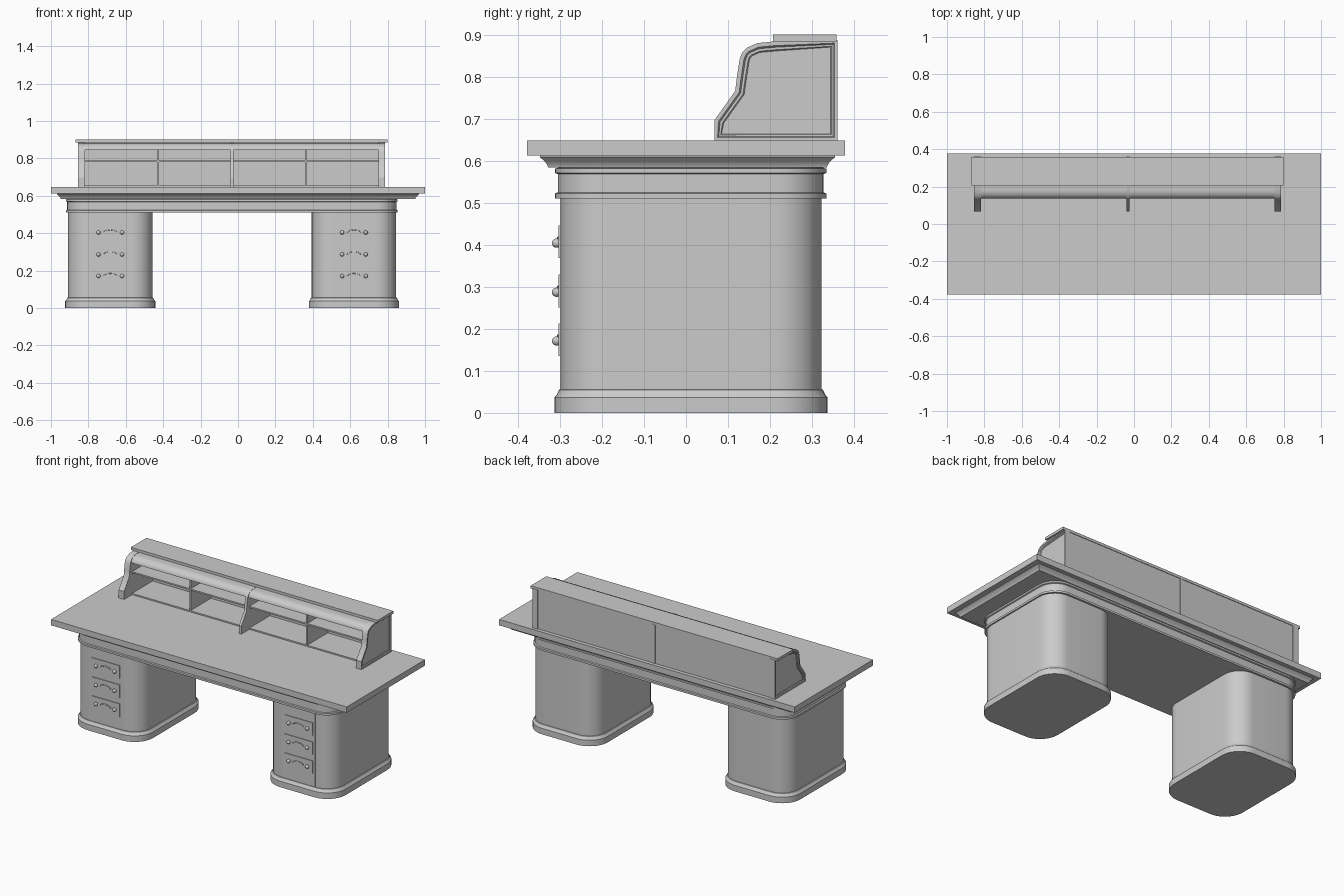
import bpy, bmesh
from math import sin, cos, pi, radians
from mathutils import Matrix

if "Cube" in bpy.data.objects:
    bpy.data.objects.remove(bpy.data.objects["Cube"])


def finish(name, bm, smooth=True):
    bmesh.ops.recalc_face_normals(bm, faces=bm.faces)
    me = bpy.data.meshes.new(name)
    bm.to_mesh(me)
    bm.free()
    ob = bpy.data.objects.new(name, me)
    bpy.context.collection.objects.link(ob)
    if smooth:
        bpy.ops.object.select_all(action='DESELECT')
        ob.select_set(True)
        bpy.context.view_layer.objects.active = ob
        bpy.ops.object.shade_smooth_by_angle(angle=radians(30))
    return ob


def box(name, x0, x1, y0, y1, z0, z1):
    bm = bmesh.new()
    bmesh.ops.create_cube(bm, size=1, matrix=Matrix.Translation(
        ((x0 + x1) / 2, (y0 + y1) / 2, (z0 + z1) / 2)) @ Matrix.Diagonal((x1 - x0, y1 - y0, z1 - z0, 1)))
    return finish(name, bm, False)


def loft(name, x0, x1, y0, y1, r, levels, seg=10):
    """Rounded rectangle stacked through (outset, z) levels."""
    bm = bmesh.new()
    rings = []
    for d, z in levels:
        ring = []
        for cx, cy, a0 in ((x1 - r, y1 - r, 0), (x0 + r, y1 - r, 1), (x0 + r, y0 + r, 2), (x1 - r, y0 + r, 3)):
            for i in range(seg + 1 if r else 1):
                a = (a0 + i / seg) * pi / 2
                if r:
                    ring.append(bm.verts.new((cx + (r + d) * cos(a), cy + (r + d) * sin(a), z)))
                else:
                    sx, sy = (1 if a0 in (0, 3) else -1), (1 if a0 < 2 else -1)
                    ring.append(bm.verts.new((cx + sx * d, cy + sy * d, z)))
        rings.append(ring)
    for a, b in zip(rings, rings[1:]):
        for i in range(len(a)):
            j = (i + 1) % len(a)
            bm.faces.new((a[i], a[j], b[j], b[i]))
    bm.faces.new(rings[0])
    bm.faces.new(rings[-1])
    return finish(name, bm)


def extrude_x(name, profile, x0, x1, recess=0):
    """Extrude a (y, z) profile along x; recess = +1/-1 cuts a panel into that end."""
    bm = bmesh.new()
    f = bm.faces.new([bm.verts.new((x0, y, z)) for y, z in profile])
    ext = bmesh.ops.extrude_face_region(bm, geom=[f])
    for v in ext['geom']:
        if isinstance(v, bmesh.types.BMVert):
            v.co.x = x1
    bmesh.ops.recalc_face_normals(bm, faces=bm.faces)
    if recess:
        end = [g for g in bm.faces if g.normal.x * recess > 0.9]
        bmesh.ops.inset_region(bm, faces=end, thickness=0.010)
        bmesh.ops.inset_region(bm, faces=end, thickness=0.004, depth=-0.005)
        bmesh.ops.inset_region(bm, faces=end, thickness=0.006)
        bmesh.ops.inset_region(bm, faces=end, thickness=0.003, depth=-0.003)
    return finish(name, bm)


def knob(name, x, y, z):
    bm = bmesh.new()
    turn = Matrix.Translation((x, y, z)) @ Matrix.Rotation(pi / 2, 4, 'X')
    bmesh.ops.create_uvsphere(bm, u_segments=16, v_segments=10, radius=0.011,
                              matrix=turn @ Matrix.Translation((0, 0, 0.006)))
    bmesh.ops.create_cone(bm, segments=16, radius1=0.008, radius2=0.005, depth=0.012, cap_ends=True, matrix=turn)
    return finish(name, bm)


def bail(name, x, y, z, w):
    cu = bpy.data.curves.new(name, 'CURVE')
    cu.dimensions = '3D'
    cu.bevel_depth = 0.002
    cu.bevel_resolution = 1
    sp = cu.splines.new('POLY')
    sp.points.add(10)
    for i, p in enumerate(sp.points):
        a = pi * i / 10
        p.co = (x - w * cos(a), y, z + 0.014 * sin(a), 1)
    bpy.context.collection.objects.link(bpy.data.objects.new(name, cu))


# Pedestals with plinths, drawers and knobs
for side, cx in (("left", -0.683), ("right", 0.620)):
    loft(side + "_pedestal", cx - 0.226, cx + 0.226, -0.298, 0.322, 0.11,
         [(0.015, 0), (0.015, 0.037), (0.010, 0.042), (0.004, 0.055), (0, 0.056), (0, 0.515)])
    box(side + "_front_panel", cx - 0.112, cx + 0.112, -0.3, -0.28, 0.056, 0.512)
    for n, zc in enumerate((0.174, 0.290, 0.407)):
        box(f"{side}_drawer_{n}", cx - 0.096, cx + 0.096, -0.304, -0.29, zc - 0.039, zc + 0.039)
        for s in (-1, 1):
            knob(f"{side}_knob_{n}", cx + s * 0.063, -0.302, zc - 0.003)
        bail(f"{side}_handle_{n}", cx, -0.305, zc - 0.003, 0.035)

# Apron with two raised bands, stepped moulding, and top
loft("apron", -0.913, 0.847, -0.305, 0.327, 0.11,
     [(0.007, 0.51), (0.007, 0.522), (0, 0.525), (0, 0.568), (0.007, 0.571), (0.007, 0.581), (0, 0.583), (0, 0.59)])
loft("top_moulding", -0.968, 0.968, -0.348, 0.355, 0,
     [(-0.020, 0.584), (-0.017, 0.592), (-0.010, 0.600), (0, 0.609), (0, 0.612)])
box("table_top", -1, 1, -0.378, 0.378, 0.612, 0.648)

# Hutch side panels and longer middle divider
side_profile = [(0.068, 0.648), (0.068, 0.697), (0.117, 0.766), (0.122, 0.805), (0.128, 0.843), (0.134, 0.858),
                (0.145, 0.869), (0.170, 0.880), (0.210, 0.884), (0.360, 0.887), (0.360, 0.648)]
extrude_x("hutch_left_side", side_profile, -0.855, -0.818, -1)
extrude_x("hutch_right_side", side_profile, 0.752, 0.787, 1)
extrude_x("hutch_middle_divider", side_profile, -0.041, -0.025)

# Rounded hutch lip, shelf, back, small dividers and cap
lip = [(0.137 + 0.045 * (1 - cos(i * pi / 16)), 0.845 + 0.035 * sin(i * pi / 16)) for i in range(9)]
lip += [(0.35, 0.883), (0.35, 0.872), (0.185, 0.868), (0.155, 0.858), (0.148, 0.845)]
extrude_x("hutch_lip", lip, -0.82, 0.754)
box("hutch_shelf", -0.82, 0.754, 0.145, 0.35, 0.78, 0.789)
box("hutch_floor", -0.82, 0.754, 0.145, 0.35, 0.648, 0.656)
box("hutch_back", -0.82, 0.754, 0.343, 0.355, 0.648, 0.885)
for x in (-0.428, 0.362):
    box("hutch_divider", x - 0.005, x + 0.005, 0.148, 0.35, 0.648, 0.86)
box("hutch_cap", -0.87, 0.80, 0.207, 0.358, 0.884, 0.9)
